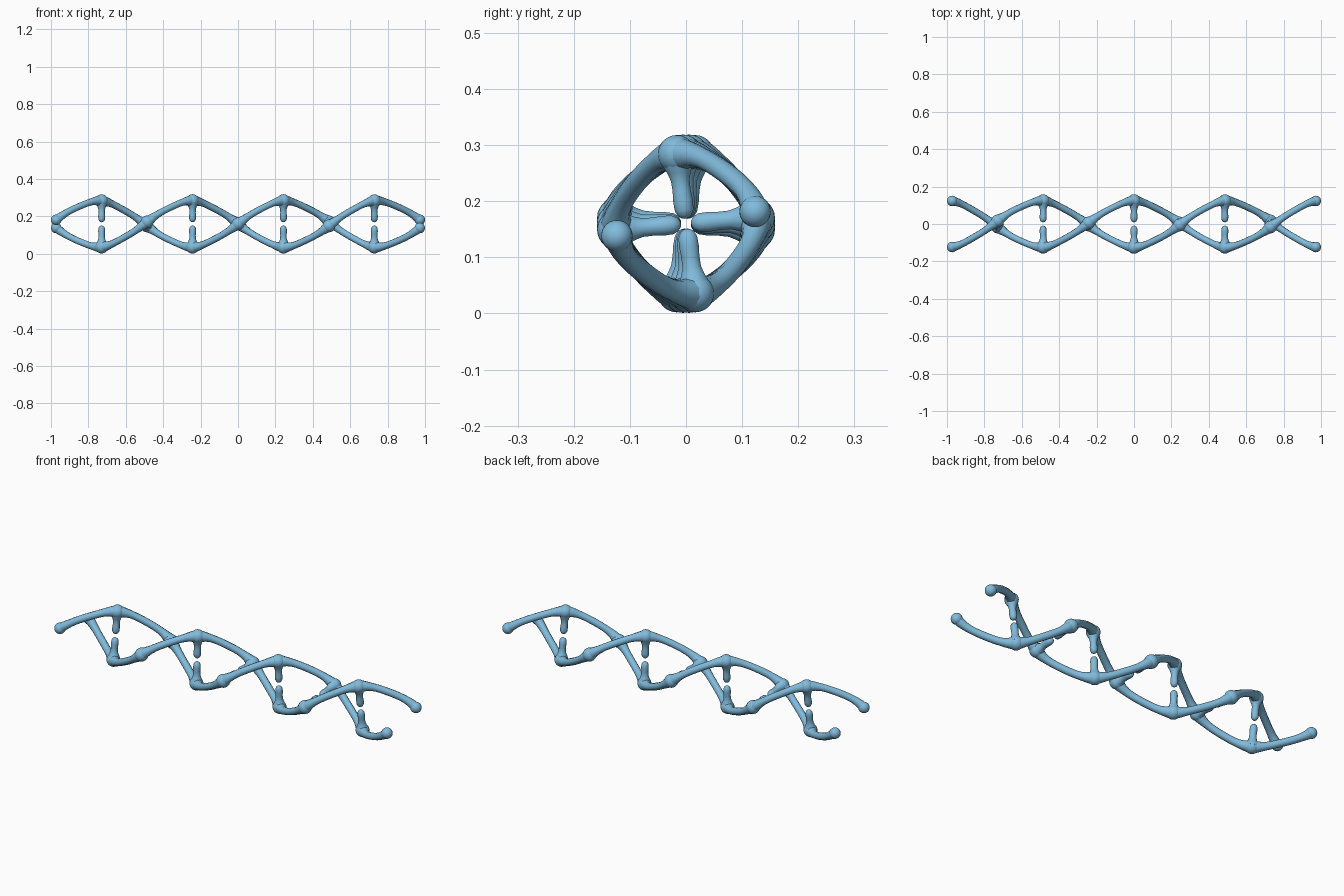
import bpy
import math
from mathutils import Vector

if "Cube" in bpy.data.objects:
    bpy.data.objects.remove(bpy.data.objects["Cube"])

HALF = 0.972                      # end of each strand along x
STEP = HALF / 4                   # spacing of the joints
TURN = math.radians(350) / HALF   # twist per unit of x
AXIS_Z = 0.16

blue = bpy.data.materials.new("blue")
blue.diffuse_color = (0.22, 0.50, 0.72, 1)
blue.use_nodes = True
blue.node_tree.nodes["Principled BSDF"].inputs["Base Color"].default_value = blue.diffuse_color


def radial(x, phase):
    a = phase - TURN * x
    return Vector((0, math.cos(a), math.sin(a)))


def on_axis(x):
    return Vector((x, 0, AXIS_Z))


def tube(name, points, radii, sides=3):
    """Round tube along points, with its own radius at each point."""
    cu = bpy.data.curves.new(name, 'CURVE')
    cu.dimensions = '3D'
    cu.bevel_depth = 1.0
    cu.bevel_resolution = sides
    cu.use_fill_caps = True
    sp = cu.splines.new('POLY')
    sp.points.add(len(points) - 1)
    for p, co, r in zip(sp.points, points, radii):
        p.co = (*co, 1)
        p.radius = r
    ob = bpy.data.objects.new(name, cu)
    bpy.context.collection.objects.link(ob)
    bpy.ops.object.select_all(action='DESELECT')
    bpy.context.view_layer.objects.active = ob
    ob.select_set(True)
    bpy.ops.object.convert(target='MESH')
    finish(bpy.context.object, name)


def finish(ob, name):
    ob.name = name
    ob.data.materials.append(blue)
    bpy.ops.object.shade_smooth_by_angle(angle=math.radians(60))


def ball(name, co, r):
    bpy.ops.mesh.primitive_uv_sphere_add(segments=24, ring_count=14, radius=r, location=co)
    finish(bpy.context.object, name)


# rung profile: distance from the axis, radius
RUNG = [(0.125, 0.034), (0.105, 0.028), (0.092, 0.022), (0.078, 0.0175), (0.06, 0.017),
        (0.04, 0.0185), (0.024, 0.0175), (0.015, 0.013), (0.010, 0.006), (0.009, 0.001)]

for s, phase in (("a", 0.0), ("b", math.pi)):
    # strand, swelling into each joint
    pts, rad = [], []
    n = 8 * 14
    for i in range(n + 1):
        x = -HALF + 2 * HALF * i / n
        d = x - round(x / STEP) * STEP
        bow = 0.120 + 0.005 * math.cos(2 * math.pi * x / STEP)
        pts.append(on_axis(x) + radial(x, phase) * bow)
        swell = 0.011 if abs(x) < HALF - STEP / 2 else 0.006
        rad.append(0.0185 + swell * math.exp(-(d / 0.035) ** 2))
    tube(f"strand_{s}", pts, rad)

    # joints, and half rungs on the inner ones
    for k in range(-4, 5):
        x = k * STEP
        out = radial(x, phase)
        end = abs(k) == 4
        ball(f"joint_{s}_{k + 4}", on_axis(x) + out * 0.125, 0.028 if end else 0.034)
        if not end:
            tube(f"half_rung_{s}_{k + 4}",
                 [on_axis(x) + out * d for d, _ in RUNG], [r for _, r in RUNG])
